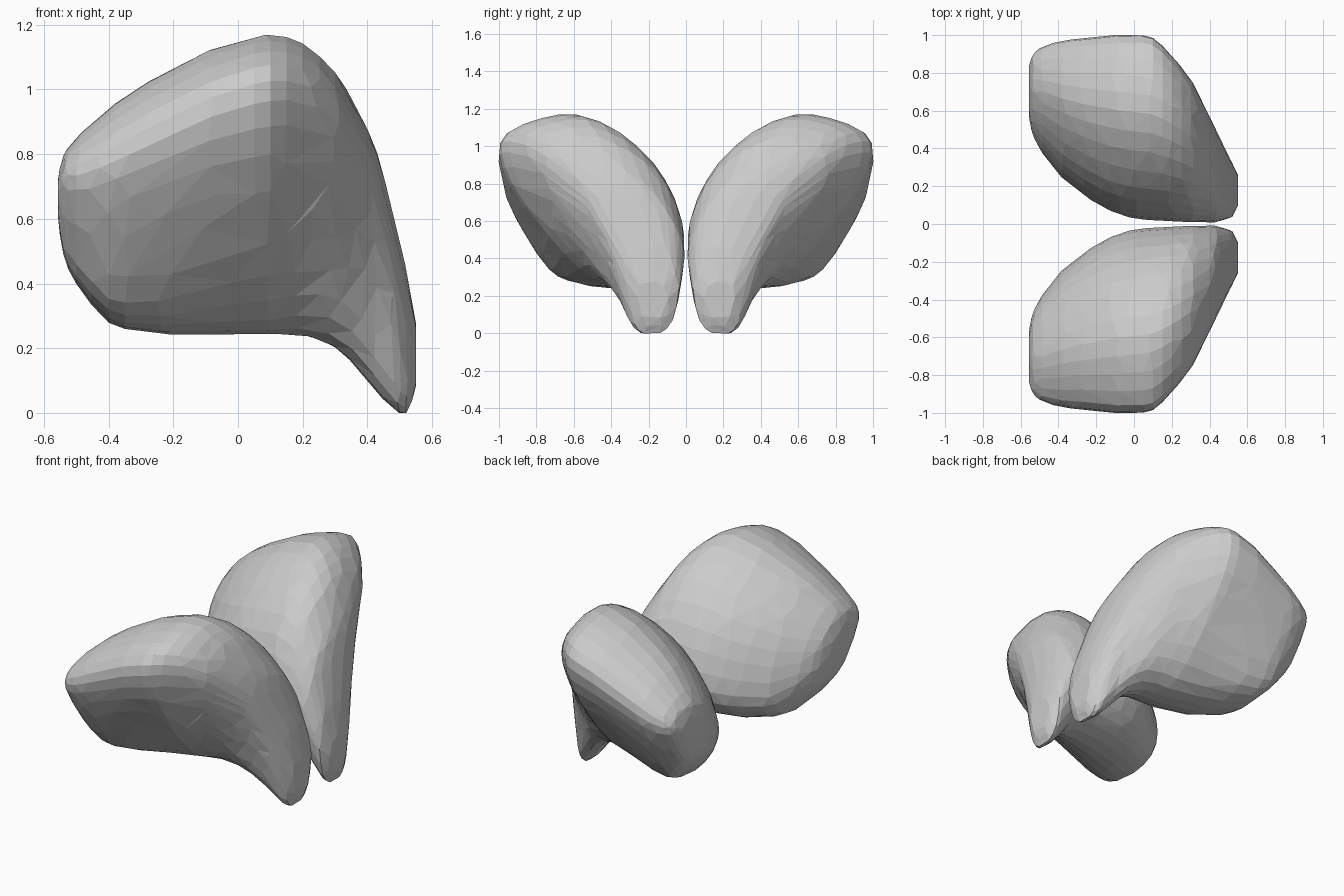
import bpy, bmesh
from mathutils import Vector

# Stations along x: x, y min, y max, z min, z max, blend (0 back, 1 middle, 2 tail, 3 tip)
STATIONS = [
    (-0.557, 0.58, 0.83, 0.60, 0.72, 0), (-0.54, 0.49, 0.885, 0.49, 0.795, 0),
    (-0.50, 0.40, 0.93, 0.40, 0.85, 0), (-0.40, 0.265, 0.965, 0.28, 0.94, 0),
    (-0.30, 0.18, 0.98, 0.253, 1.01, 0.1), (-0.20, 0.11, 0.99, 0.243, 1.065, 0.3),
    (-0.10, 0.06, 1.0, 0.243, 1.115, 0.55), (0.0, 0.03, 1.0, 0.243, 1.148, 0.8),
    (0.10, 0.02, 0.985, 0.243, 1.168, 1.0), (0.20, 0.015, 0.89, 0.24, 1.14, 1.25),
    (0.30, 0.01, 0.765, 0.205, 1.05, 1.6), (0.37, 0.01, 0.635, 0.14, 0.93, 1.9),
    (0.43, 0.01, 0.51, 0.07, 0.80, 2.2), (0.48, 0.025, 0.405, 0.02, 0.61, 2.6),
    (0.52, 0.04, 0.325, 0.0, 0.44, 2.9), (0.55, 0.10, 0.26, 0.08, 0.28, 3),
]

# Cross-sections in a unit box (y, z), same point count
BACK = [(0, .25), (.05, .49), (.17, .72), (.37, .91), (.58, 1), (.78, .97), (.95, .87),
        (1, .74), (.95, .57), (.82, .32), (.68, .11), (.55, .03), (.36, 0), (.18, .02), (.06, .1)]
MID = [(0, .27), (.05, .5), (.17, .72), (.37, .91), (.58, 1), (.78, .98), (.96, .9),
       (1, .78), (.94, .6), (.81, .4), (.65, .2), (.49, .05), (.34, 0), (.18, .03), (.06, .12)]
TAIL = [(0, .42), (.06, .62), (.2, .8), (.4, .93), (.62, 1), (.82, 1), (.96, .95),
        (1, .86), (.94, .7), (.83, .5), (.73, .32), (.63, .13), (.48, 0), (.24, .02), (.07, .18)]
TIP = [(0, .5), (.03, .7), (.14, .86), (.32, .95), (.52, 1), (.72, 1), (.88, .95),
       (.97, .85), (1, .7), (.98, .5), (.93, .3), (.84, .1), (.68, 0), (.36, 0), (.12, .15)]
SECTIONS = [BACK, MID, TAIL, TIP]


def section(w):
    k = min(int(w), 2)
    return [Vector(p).lerp(Vector(q), w - k) for p, q in zip(SECTIONS[k], SECTIONS[k + 1])]


def refine(points, closed=True):
    """Insert smooth midpoints along a loop or an open row."""
    out, n = [], len(points)
    for i in range(n if closed else n - 1):
        idx = [i - 1, i, i + 1, i + 2]
        idx = [j % n if closed else min(max(j, 0), n - 1) for j in idx]
        a, b, c, d = (points[j] for j in idx)
        out += [b, (b + c) * 9 / 16 - (a + d) / 16]
    return out if closed else out + [points[-1]]


def lobe(name, side):
    bm = bmesh.new()
    loops = []
    for x, y0, y1, z0, z1, w in STATIONS:
        loops.append([Vector((x, side * (y0 + (y1 - y0) * p.x), z0 + (z1 - z0) * p.y))
                      for p in section(w)])
    # Refine along the length, then around each loop
    columns = [refine(list(col), closed=False) for col in zip(*loops)]
    rings = [[bm.verts.new(v) for v in refine(list(loop))] for loop in zip(*columns)]
    n = len(rings[0])
    for a, b in zip(rings, rings[1:]):
        for i in range(n):
            bm.faces.new((a[i], a[(i + 1) % n], b[(i + 1) % n], b[i]))
    bm.faces.new(rings[0])
    bm.faces.new(rings[-1])
    bmesh.ops.recalc_face_normals(bm, faces=bm.faces)
    for v in bm.verts:
        v.co.z = max(v.co.z, 0)
    bmesh.ops.triangulate(bm, faces=bm.faces)
    mesh = bpy.data.meshes.new(name)
    bm.to_mesh(mesh)
    bm.free()
    obj = bpy.data.objects.new(name, mesh)
    bpy.context.collection.objects.link(obj)
    # Thin the regular grid into larger irregular facets
    obj.modifiers.new("facets", 'DECIMATE').ratio = 0.4


# Mirrored pair of faceted lobes
lobe("left_lobe", 1)
lobe("right_lobe", -1)
